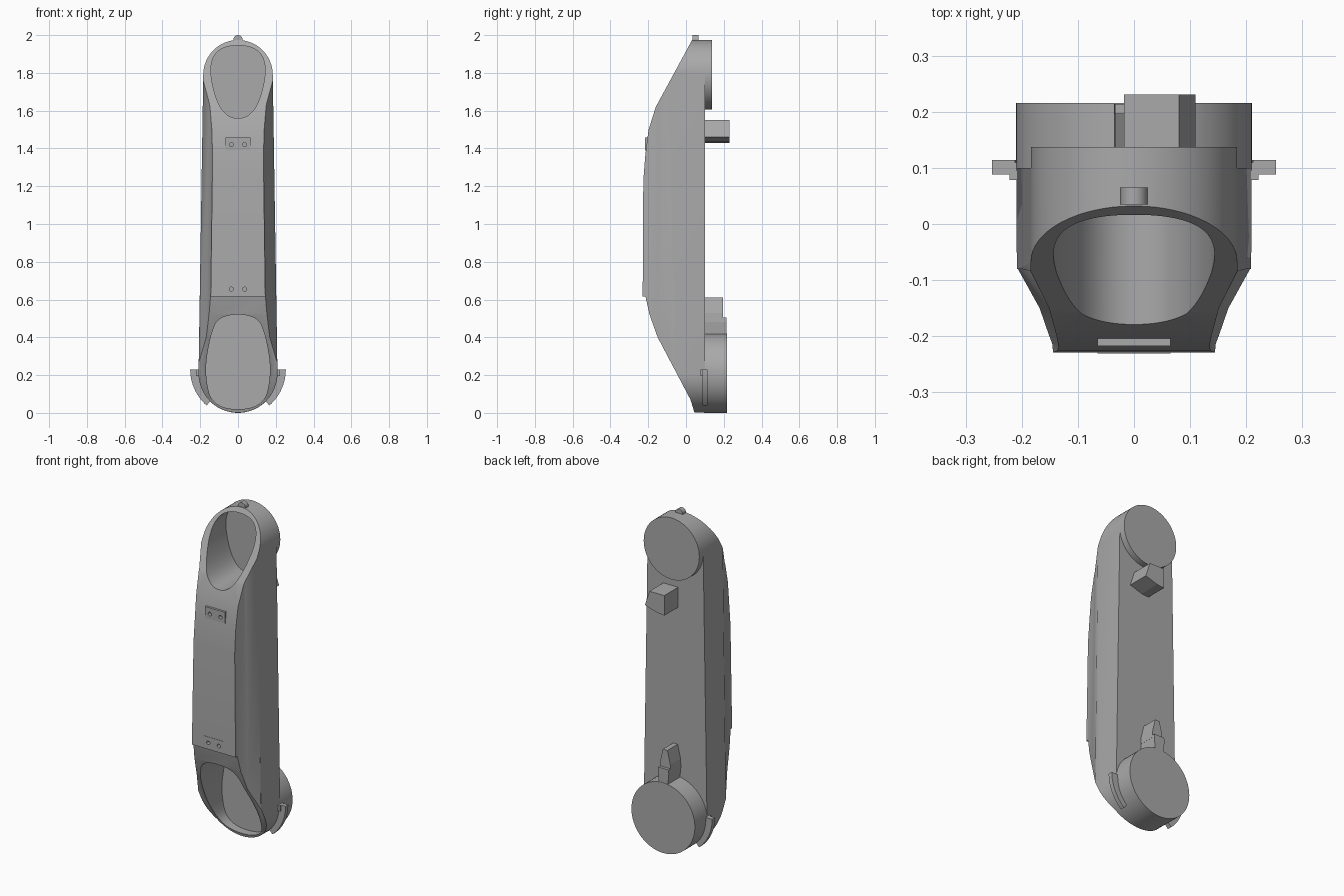
import bpy, bmesh, math
from mathutils import Vector

cube = bpy.data.objects.get("Cube")
if cube:
    bpy.data.objects.remove(cube, do_unlink=True)

grey = bpy.data.materials.new("cast grey")
grey.use_nodes = True
colour = (0.4, 0.4, 0.4, 1)
grey.diffuse_color = colour
grey.node_tree.nodes["Principled BSDF"].inputs["Base Color"].default_value = colour


def prism(name, pts, a, b, axis="y"):
    """Extrude a 2D outline from a to b along the given axis."""
    place = {"x": lambda p, t: (t, p[0], p[1]),
             "y": lambda p, t: (p[0], t, p[1]),
             "z": lambda p, t: (p[0], p[1], t)}[axis]
    bm = bmesh.new()
    rings = [[bm.verts.new(place(p, t)) for p in pts] for t in (a, b)]
    bm.faces.new(rings[0])
    bm.faces.new(rings[1][::-1])
    n = len(pts)
    for i in range(n):
        j = (i + 1) % n
        bm.faces.new((rings[0][i], rings[0][j], rings[1][j], rings[1][i]))
    bmesh.ops.recalc_face_normals(bm, faces=bm.faces)
    mesh = bpy.data.meshes.new(name)
    bm.to_mesh(mesh)
    bm.free()
    mesh.materials.append(grey)
    obj = bpy.data.objects.new(name, mesh)
    bpy.context.collection.objects.link(obj)
    return obj


def arc(cz, r, start, end, steps):
    angles = [math.radians(start + (end - start) * i / steps) for i in range(steps + 1)]
    return [(r * math.cos(t), cz + r * math.sin(t)) for t in angles]


def circle(x, z, r, steps=48):
    return [(x + px, pz) for px, pz in arc(z, r, 0, 360, steps)[:-1]]


def box(x0, x1, z0, z1):
    return [(x0, z0), (x1, z0), (x1, z1), (x0, z1)]


def mirrored(half):
    return half + [(-x, v) for x, v in reversed(half)]


def rounded(pts, rounds=4):
    """Corner cutting: turns a control polygon into a smooth outline."""
    for _ in range(rounds):
        out = []
        for i, p in enumerate(pts):
            p, q = Vector(p), Vector(pts[(i + 1) % len(pts)])
            out += [p.lerp(q, 0.25), p.lerp(q, 0.75)]
        pts = out
    return [tuple(p) for p in pts]


def boolean(obj, tool, operation):
    mod = obj.modifiers.new("cut", "BOOLEAN")
    mod.operation, mod.solver, mod.object = operation, "EXACT", tool
    bpy.context.view_layer.update()
    evaluated = obj.evaluated_get(bpy.context.evaluated_depsgraph_get())
    mesh = bpy.data.meshes.new_from_object(evaluated)
    obj.modifiers.clear()
    obj.data = mesh
    bpy.data.objects.remove(tool, do_unlink=True)


def smooth(obj, angle=30):
    bpy.ops.object.select_all(action="DESELECT")
    obj.select_set(True)
    bpy.context.view_layer.objects.active = obj
    bpy.ops.object.shade_smooth_by_angle(angle=math.radians(angle))


TOP_Z, TOP_R = 1.79, 0.184
LOW_Z, LOW_R = 0.21, 0.209

# Arm body: rounded front outline, trimmed by the side profile
body = prism("arm_body", arc(TOP_Z, TOP_R, 0, 180, 32) + arc(LOW_Z, LOW_R, 180, 360, 32), -0.3, 0.1)
side = [(0.2, -0.1), (0.07, -0.1), (0.045, 0), (0.024, 0.07), (-0.15, 0.4), (-0.193, 0.52),
        (-0.214, 0.615), (-0.229, 0.615), (-0.229, 0.69), (-0.226, 1.23),
        (-0.215, 1.37), (-0.198, 1.5), (-0.16, 1.62), (0.03, 1.97), (0.07, 2.05), (0.2, 2.05)]
boolean(body, prism("side_trim", side, -0.4, 0.4, "x"), "INTERSECT")

# Tapered flanks that narrow toward the front
flank = [(0.4, 0.3), (0.4, -0.08), (0.212, -0.08), (0.175, -0.15), (0.155, -0.215), (0.15, -0.3)]
trim = prism("flank_trim", mirrored(flank), -0.1, 2.1, "z")
for v in trim.data.vertices:
    if v.co.z > 1:
        v.co.x -= math.copysign(0.03, v.co.x)
boolean(body, trim, "INTERSECT")

# Joint pockets opening to the front
upper = mirrored([(0.1, 1.945), (0.16, 1.82), (0.085, 1.56)])
lower = mirrored([(0.1, 0.52), (0.15, 0.4), (0.178, 0.2), (0.13, 0.02)])
for outline in (upper, lower):
    boolean(body, prism("pocket", rounded(outline), -0.4, 0.09), "DIFFERENCE")

# Front latch plates with screw holes
for name, z0, z1, y, hole_z in (("upper_latch", 1.39, 1.457, -0.217, 1.42),
                                ("lower_latch", 0.62, 0.69, -0.231, 0.655)):
    plate = prism(name, box(-0.065, 0.065, z0, z1), y, y + 0.03)
    for x in (-0.035, 0.035):
        for target in (plate, body):
            boolean(target, prism("hole", circle(x, hole_z, 0.011, 16), -0.3, -0.195), "DIFFERENCE")
smooth(body)

# Joint discs on the back
smooth(prism("upper_joint", circle(0, TOP_Z, TOP_R, 64), 0.095, 0.137))
smooth(prism("lower_joint", circle(0, LOW_Z, 0.21, 64), 0.095, 0.216))

# Knob on the crown
smooth(prism("top_knob", circle(0, 1.976, 0.024, 24), 0.035, 0.065))

# Back stop block
prism("stop_block", [(-0.018, 1.55), (0.08, 1.55), (0.11, 1.46), (0.03, 1.435), (-0.018, 1.43)],
      0.09, 0.231)

# Back fin above the lower joint
prism("fin_base", mirrored([(0.026, 0.38), (0.036, 0.48), (0.034, 0.505)]), 0.09, 0.214)
prism("fin_tip", mirrored([(0.036, 0.49), (0.034, 0.53), (0.015, 0.61)]), 0.09, 0.197)

# Curved side guards with mounting lugs
for name, s in (("left", 1), ("right", -1)):
    ring = arc(0.23, 0.253, 0, -49, 16) + arc(0.23, 0.212, -49, 0, 16)
    smooth(prism(name + "_guard", [(s * x, z) for x, z in ring], 0.088, 0.114))
    lug = box(0.19, 0.222, 0.195, 0.23)
    prism(name + "_lug", [(s * x, z) for x, z in lug], 0.078, 0.11)
